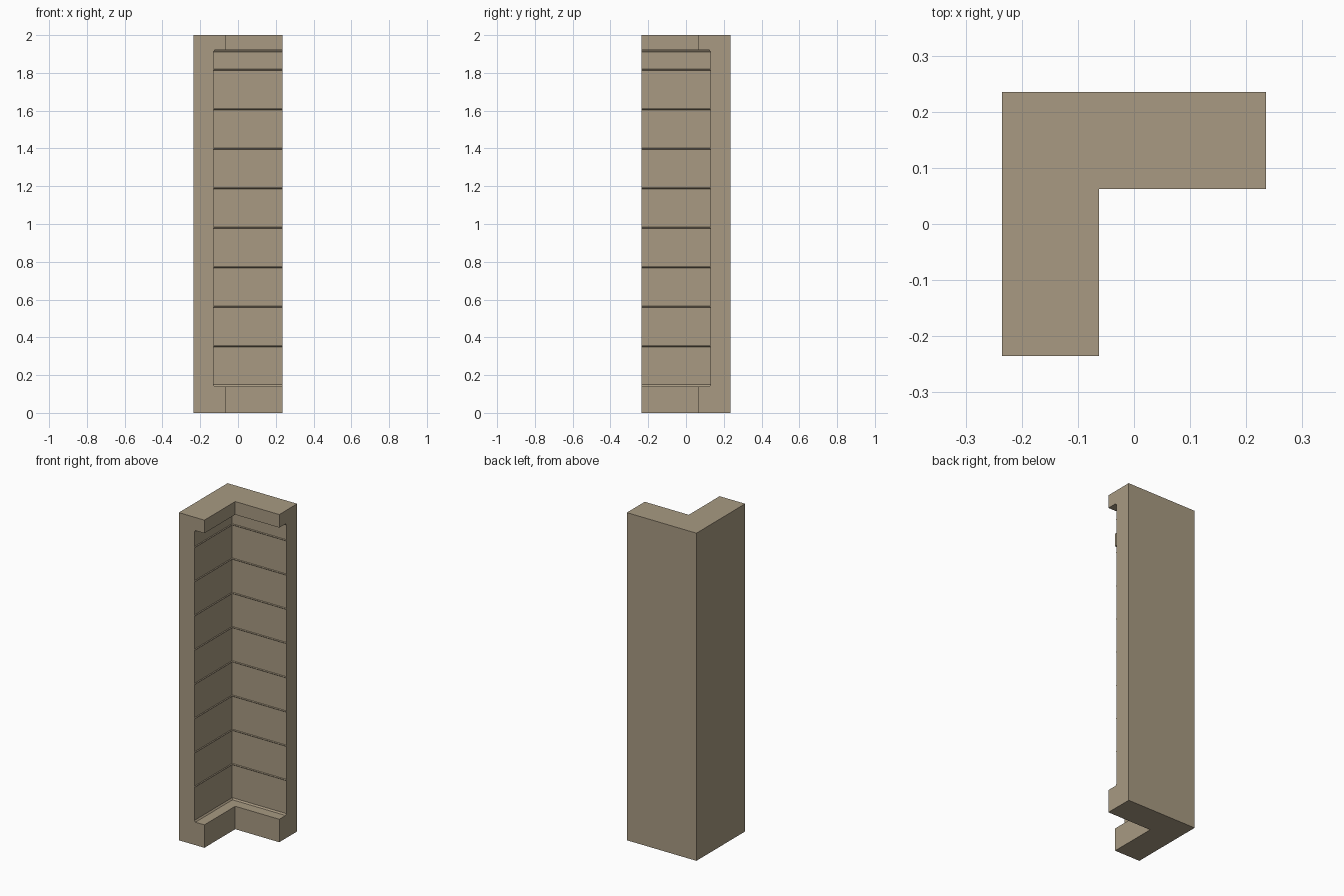
import bpy
import bmesh

cube = bpy.data.objects.get("Cube")
if cube:
    bpy.data.objects.remove(cube, do_unlink=True)

HALF = 0.235       # half the width of the L-shaped footprint
RIM = 0.0625       # inner face of the base and the top cap
WALL = 0.13        # inner face of the recessed wall
HEIGHT, BASE_TOP, CAP_BOTTOM = 2.0, 0.14, 1.92
BOARD = 0.209      # spacing of the board seams
RIDGE = 0.004      # size of the seam ridges

stone = bpy.data.materials.new("warm_beige")
stone.use_nodes = True
colour = (0.392, 0.323, 0.223, 1)
stone.diffuse_color = colour
stone.node_tree.nodes["Principled BSDF"].inputs["Base Color"].default_value = colour

# Wall section as (distance from the centre, height), from the outer foot upward
profile = [(HALF, 0), (RIM, 0), (RIM, BASE_TOP), (WALL - 0.007, BASE_TOP),
           (WALL, BASE_TOP + 0.009)]
for i in range(1, 9):
    seam = BASE_TOP + 0.005 + i * BOARD
    profile += [(WALL, seam - RIDGE), (WALL - RIDGE, seam), (WALL, seam + RIDGE)]
profile += [(WALL, CAP_BOTTOM - 0.009), (WALL - 0.007, CAP_BOTTOM),
            (RIM, CAP_BOTTOM), (RIM, HEIGHT), (HALF, HEIGHT)]

# Carry the section from the front end, round the mitred corner, to the side end
bm = bmesh.new()
stations = [
    [bm.verts.new((-d, -HALF, z)) for d, z in profile],
    [bm.verts.new((-d, d, z)) for d, z in profile],
    [bm.verts.new((HALF, d, z)) for d, z in profile],
]
count = len(profile)
for a, b in zip(stations, stations[1:]):
    for i in range(count):
        j = (i + 1) % count
        bm.faces.new((a[i], a[j], b[j], b[i]))
bm.faces.new(stations[0])
bm.faces.new(stations[-1])
bmesh.ops.recalc_face_normals(bm, faces=bm.faces)

mesh = bpy.data.meshes.new("corner_wall")
bm.to_mesh(mesh)
bm.free()
mesh.materials.append(stone)
wall = bpy.data.objects.new("corner_wall", mesh)
bpy.context.collection.objects.link(wall)
